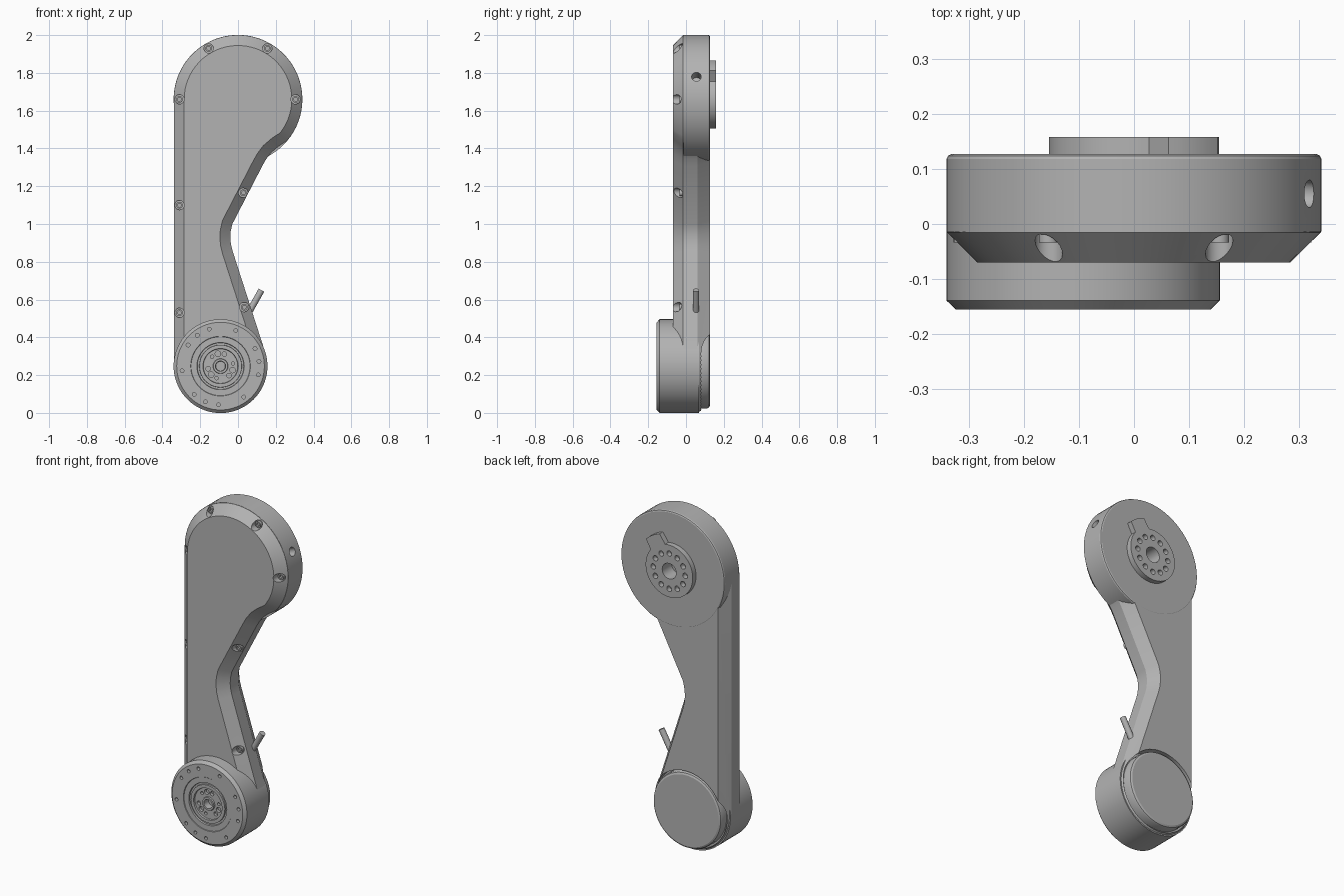
import bpy, bmesh
from math import sin, cos, radians, tau
from mathutils import Matrix, Vector

if "Cube" in bpy.data.objects:
    bpy.data.objects.remove(bpy.data.objects["Cube"])

grey = bpy.data.materials.new("machined_grey")
grey.use_nodes = True
grey.diffuse_color = (0.45, 0.45, 0.45, 1)
grey.node_tree.nodes["Principled BSDF"].inputs["Base Color"].default_value = (0.45, 0.45, 0.45, 1)

HEAD, HEAD_R = (0, 1.66), 0.34
FOOT, FOOT_R = (-0.0925, 0.2475), 0.2475


def arc(centre, r, a0, a1, n):
    """Points (x, z) on an arc, angles in degrees from +x."""
    return [(centre[0] + r * cos(radians(a0 + (a1 - a0) * i / n)),
             centre[1] + r * sin(radians(a0 + (a1 - a0) * i / n))) for i in range(n + 1)]


def loft(name, loops):
    """Skin equal-sized loops of 3D points and cap both ends."""
    bm = bmesh.new()
    rings = [[bm.verts.new(p) for p in loop] for loop in loops]
    n = len(rings[0])
    for a, b in zip(rings, rings[1:]):
        for i in range(n):
            j = (i + 1) % n
            bm.faces.new((a[i], a[j], b[j], b[i]))
    bm.faces.new(rings[0])
    bm.faces.new(rings[-1])
    bmesh.ops.recalc_face_normals(bm, faces=bm.faces)
    mesh = bpy.data.meshes.new(name)
    bm.to_mesh(mesh)
    bm.free()
    mesh.materials.append(grey)
    obj = bpy.data.objects.new(name, mesh)
    bpy.context.collection.objects.link(obj)
    return obj


def turned(name, centre, profile, sides=64):
    """Round part on a y axis through (x, z); profile is (radius, y)."""
    return loft(name, [[(centre[0] + r * cos(tau * i / sides), y,
                         centre[1] + r * sin(tau * i / sides)) for i in range(sides)]
                       for r, y in profile])


def hole(centre, r, y0, y1, sides=20):
    return turned("cutter", centre, [(r, y0), (r, y1)], sides)


def activate(obj):
    bpy.ops.object.select_all(action='DESELECT')
    obj.select_set(True)
    bpy.context.view_layer.objects.active = obj


def cut(obj, cutters):
    for c in cutters:
        c.hide_render = True
        mod = obj.modifiers.new("cut", 'BOOLEAN')
        mod.operation, mod.solver, mod.object = 'DIFFERENCE', 'EXACT', c
        activate(obj)
        bpy.ops.object.modifier_apply(modifier=mod.name)
        bpy.data.objects.remove(c)


def inset(points, d):
    """Mitred inward offset of a counter-clockwise outline."""
    out = []
    for i, p in enumerate(points):
        a, b, c = Vector(points[i - 1]), Vector(p), Vector(points[(i + 1) % len(points)])
        n1 = Vector((a.y - b.y, b.x - a.x)).normalized()
        n2 = Vector((b.y - c.y, c.x - b.x)).normalized()
        out.append(tuple(b + (n1 + n2) * d / (1 + n1.dot(n2))))
    return out


def polar(centre, r, a):
    return (centre[0] + r * cos(radians(a)), centre[1] + r * sin(radians(a)))


# Arm housing: chamfered on the front and back
outline = arc(HEAD, HEAD_R, -40, 180, 40) + arc(FOOT, FOOT_R, 180, 378, 36)
outline += [(-0.028, 0.855), (-0.037, 0.89), (-0.041, 0.925), (-0.039, 0.96), (-0.03, 1.0),
            (0.13, 1.31), (0.15, 1.345), (0.175, 1.378), (0.21, 1.408)]
arm = loft("arm_housing", [[(x, y, z) for x, z in inset(outline, d)]
                           for d, y in [(0.055, -0.07), (0, -0.015), (0, 0.06), (0.04, 0.126)]])

# Full-depth round head with a softened back edge
head = turned("head_housing", HEAD, [(0.341, -0.014), (0.341, 0.118), (0.338, 0.124), (0.332, 0.127)], 72)


def side_hole():
    c = turned("cutter", (0, 0), [(0.025, -0.08), (0.025, 0.08)], 24)
    turn = Matrix.Rotation(radians(-20.6), 4, 'Y') @ Matrix.Rotation(radians(90), 4, 'Z')
    x, z = polar(HEAD, HEAD_R, 20.6)
    c.data.transform(Matrix.Translation((x, 0.055, z)) @ turn)
    return c


# Counterbored screws along the front chamfer
screws = [(-0.155, 1.93), (0.155, 1.93), (-0.31, 1.66), (0.305, 1.66),
          (-0.31, 1.1), (-0.31, 0.53), (0.028, 1.165), (0.033, 0.56)]
cut(arm, [hole(s, 0.025, -0.2, -0.018) for s in screws])
cut(arm, [hole(FOOT, 0.235, 0.068, 0.3, 64), side_hole(), hole(HEAD, 0.046, 0.07, 0.3, 32)])
cut(head, [side_hole(), hole(HEAD, 0.046, 0.07, 0.3, 32)])
for i, s in enumerate(screws):
    turned(f"screw_{i + 1}", s, [(0.018, -0.01), (0.018, -0.034), (0.01, -0.034), (0.01, -0.024)], 18)

# Output boss on the back of the head, with its locating tab
boss_outline = arc(HEAD, 0.155, 80, 398, 56) + arc(HEAD, 0.215, 45, 73, 6)
boss = loft("output_boss", [[(x, y, z) for x, z in boss_outline] for y in (0.12, 0.158)])
cut(boss, [hole(HEAD, 0.046, 0.1, 0.2, 32)])
cut(boss, [hole(polar(HEAD, 0.105, 30 * i), 0.016, 0.128, 0.2) for i in range(12)])

# Joint drum at the foot, with stepped rings on its front face
drum = turned("joint_drum", FOOT, [
    (0.2485, 0.07), (0.2485, -0.139), (0.232, -0.155), (0.158, -0.155), (0.156, -0.152),
    (0.125, -0.152), (0.123, -0.143), (0.113, -0.143), (0.112, -0.152), (0.093, -0.152),
    (0.091, -0.142), (0.04, -0.142), (0.038, -0.15), (0.027, -0.15), (0.025, -0.11)], 72)
slots = [7, 27, 67, 107, 127, 147, 187, 227, 247, 267, 307, 347]
cut(drum, [hole(polar(FOOT, 0.205, a), 0.01, -0.2, -0.135, 14) for a in slots])
for turn in (-18, 102, 222):
    cut(drum, [hole(polar(FOOT, 0.067, turn), 0.015, -0.2, -0.125, 16),
               hole(polar(FOOT, 0.067, turn - 30), 0.012, -0.2, -0.125, 16),
               hole(polar(FOOT, 0.067, turn + 30), 0.009, -0.2, -0.125, 16)])

# Closed cap on the back of the joint
turned("joint_back_cap", FOOT, [(0.224, 0.05), (0.224, 0.112), (0.22, 0.121), (0.21, 0.126)])

# Cable stub on the inner side of the arm
stub = turned("cable_stub", (0, 0), [(0.017, -0.08), (0.017, 0.08)], 20)
axis = Vector((0.07, 0, 0.125))
stub.data.transform(Matrix.Translation((0.085, 0.053, 0.58)) @ Vector((0, 1, 0)).rotation_difference(axis).to_matrix().to_4x4())

# Smooth the round walls, keep machined edges sharp
for obj in list(bpy.context.collection.objects):
    if obj.type == 'MESH' and grey.name in obj.data.materials:
        activate(obj)
        bpy.ops.object.shade_smooth_by_angle(angle=radians(25))
